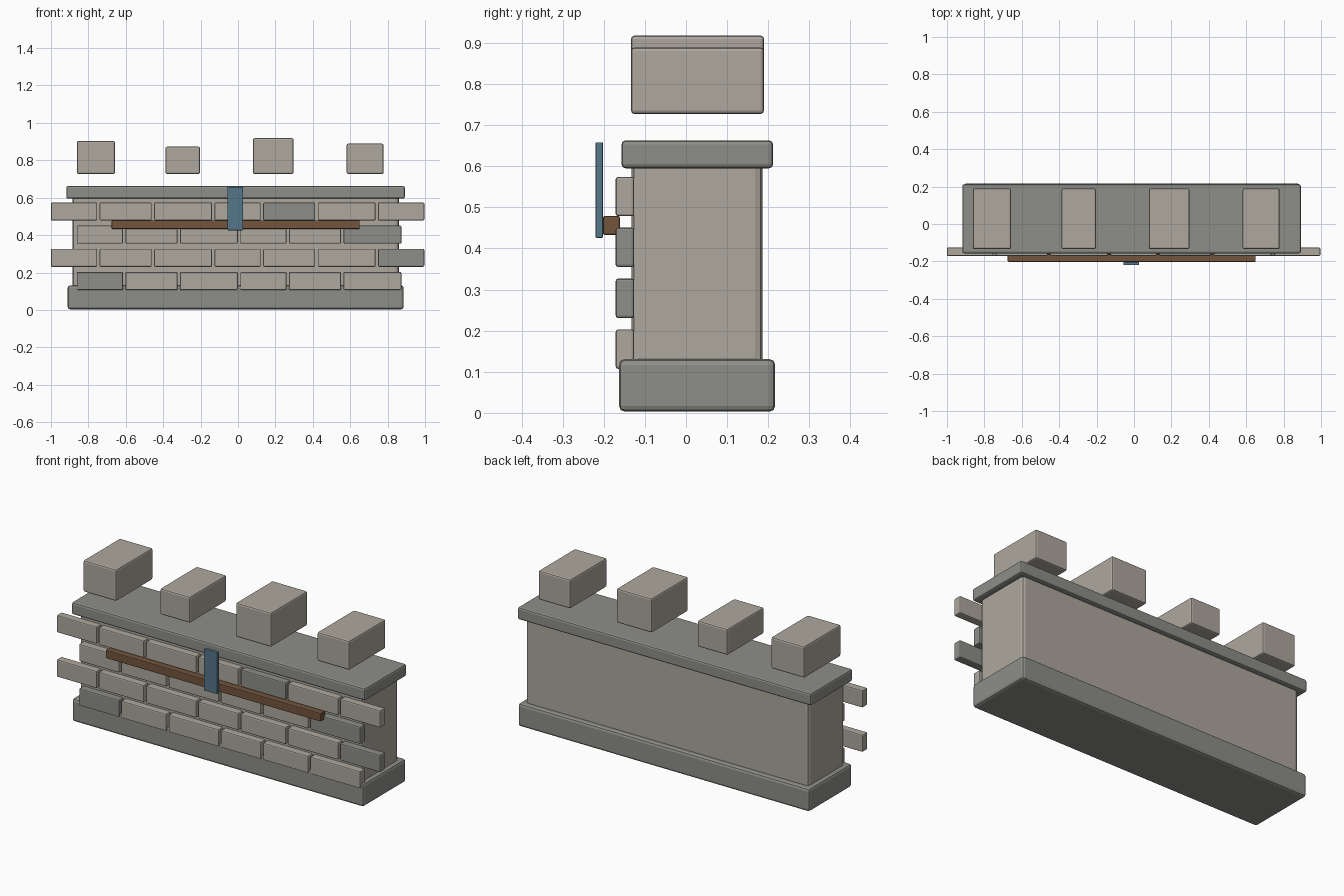
import bpy

if "Cube" in bpy.data.objects:
    bpy.data.objects.remove(bpy.data.objects["Cube"])


def material(name, color):
    m = bpy.data.materials.new(name)
    m.diffuse_color = (*color, 1)
    m.use_nodes = True
    m.node_tree.nodes["Principled BSDF"].inputs["Base Color"].default_value = m.diffuse_color
    return m


stone = material("stone", (0.42, 0.39, 0.34))
dark = material("dark_stone", (0.27, 0.27, 0.25))
wood = material("wood", (0.17, 0.09, 0.045))
blue = material("blue_cloth", (0.09, 0.18, 0.25))


def block(name, x, y, z, mat, bevel=0.006, segments=2):
    """Bevelled box given by its (min, max) range on each axis."""
    bpy.ops.mesh.primitive_cube_add(
        size=1, location=[(r[0] + r[1]) / 2 for r in (x, y, z)])
    o = bpy.context.object
    o.name = name
    o.scale = [r[1] - r[0] for r in (x, y, z)]
    bpy.ops.object.transform_apply(location=False, rotation=False, scale=True)
    b = o.modifiers.new("bevel", "BEVEL")
    b.width, b.segments = bevel, segments
    o.data.materials.append(mat)
    return o


# Main wall with plinth and coping
block("wall_core", (-0.885, 0.86), (-0.132, 0.186), (0.06, 0.63), stone, 0.018)
block("plinth", (-0.911, 0.886), (-0.163, 0.217), (0.003, 0.131), dark, 0.014)
block("coping", (-0.918, 0.892), (-0.157, 0.212), (0.595, 0.663), dark, 0.01)

# Battlement blocks: x range and top height
merlons = [(-0.862, -0.657, 0.903), (-0.388, -0.203, 0.873),
           (0.079, 0.297, 0.918), (0.581, 0.779, 0.889)]
for i, (x0, x1, top) in enumerate(merlons):
    block(f"merlon_{i}", (x0, x1), (-0.134, 0.19), (0.727, top), stone, 0.009)

# Four staggered courses of facing bricks, repeating three lengths
lengths = (0.247, 0.278, 0.309)
gap = 0.0135
dark_bricks = {(0, 0), (1, 6), (2, 5), (3, 4)}
for row in range(4):
    x = -1.0 if row % 2 else -0.862
    z = 0.107 + row * 0.1238
    for i in range(7 if row % 2 else 6):
        w = lengths[i % 3]
        block(f"brick_{row}_{i}", (x, x + w), (-0.171, -0.126), (z, z + 0.096),
              dark if (row, i) in dark_bricks else stone, 0.006)
        x += w + gap

# Wooden rail and hanging blue strip
block("rail", (-0.675, 0.65), (-0.202, -0.161), (0.433, 0.479), wood, 0.004)
block("banner_strip", (-0.056, 0.026), (-0.22, -0.202), (0.426, 0.658), blue, 0.002)
